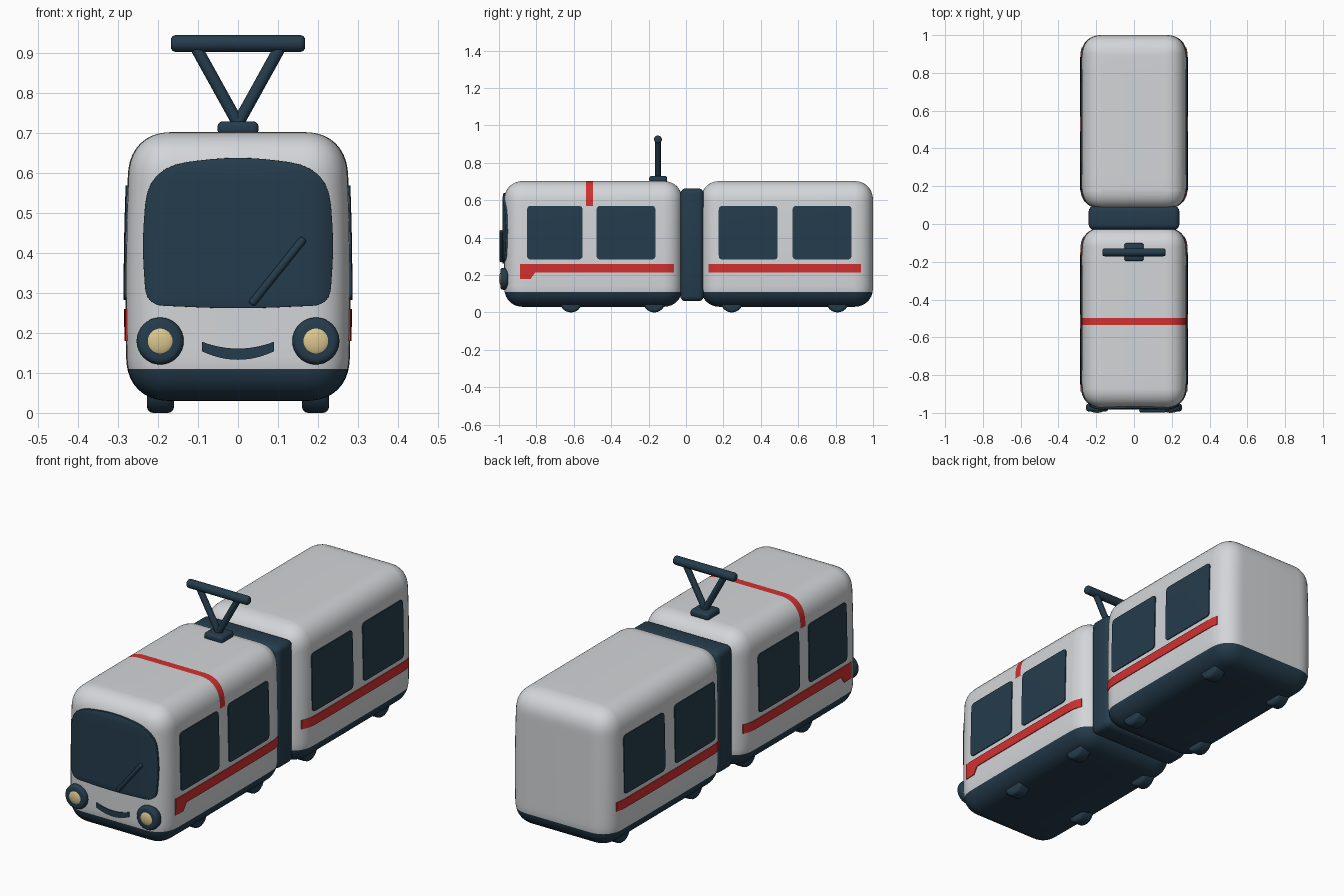
import bpy, bmesh, math
from mathutils import Vector, Matrix
from mathutils.bvhtree import BVHTree

cube = bpy.data.objects.get("Cube")
if cube:
    bpy.data.objects.remove(cube, do_unlink=True)


def material(name, rgb):
    m = bpy.data.materials.new(name)
    m.use_nodes = True
    m.diffuse_color = (*rgb, 1)
    m.node_tree.nodes["Principled BSDF"].inputs["Base Color"].default_value = (*rgb, 1)
    return m


WHITE = material("body white", (0.65, 0.67, 0.69))
DARK = material("dark blue", (0.018, 0.045, 0.072))
RED = material("stripe red", (0.65, 0.03, 0.03))
YELLOW = material("lamp yellow", (0.72, 0.57, 0.27))


def finish(bm, name, mats, bevel=0, segments=3):
    """Round the sharp edges, then turn the bmesh into a smooth shaded object."""
    bmesh.ops.recalc_face_normals(bm, faces=bm.faces)
    if bevel:
        sharp = [e for e in bm.edges if e.calc_face_angle(0) > 0.9]
        bmesh.ops.bevel(bm, geom=sharp, offset=bevel, segments=segments,
                        profile=0.5, affect="EDGES", clamp_overlap=True)
    me = bpy.data.meshes.new(name)
    bm.to_mesh(me)
    bm.free()
    for m in mats:
        me.materials.append(m)
    ob = bpy.data.objects.new(name, me)
    bpy.context.collection.objects.link(ob)
    bpy.ops.object.select_all(action="DESELECT")
    ob.select_set(True)
    bpy.context.view_layer.objects.active = ob
    bpy.ops.object.shade_smooth_by_angle(angle=math.radians(35))
    return ob


def box_mesh(lo, hi):
    lo, hi = Vector(lo), Vector(hi)
    bm = bmesh.new()
    mat = Matrix.Translation((lo + hi) / 2) @ Matrix.Diagonal((*(hi - lo), 1))
    bmesh.ops.create_cube(bm, size=1, matrix=mat)
    return bm


def cut(bm, axis, positions):
    for p in positions:
        no = Vector((0, 0, 0))
        no[axis] = 1
        bmesh.ops.bisect_plane(bm, geom=bm.verts[:] + bm.edges[:] + bm.faces[:],
                               plane_co=no * p, plane_no=no, dist=1e-5)


def rod(name, a, b, radius, mat=DARK, bevel=0, sides=24):
    a, b = Vector(a), Vector(b)
    bm = bmesh.new()
    turn = (b - a).to_track_quat("Z", "Y").to_matrix().to_4x4()
    bmesh.ops.create_cone(bm, cap_ends=True, segments=sides, radius1=radius, radius2=radius,
                          depth=(b - a).length, matrix=Matrix.Translation((a + b) / 2) @ turn)
    return finish(bm, name, [mat], bevel, 4)


def car_body(name, y0, y1, band=None):
    """Rounded, slightly bulging shell with a dark skirt and an optional roof band."""
    bm = box_mesh((-0.282, y0, 0.03), (0.282, y1, 0.703))
    bmesh.ops.bevel(bm, geom=bm.edges[:], offset=0.11, segments=10, profile=0.55, affect="EDGES")
    cut(bm, 2, [0.11] + [0.17 + 0.05 * i for i in range(9)])
    cut(bm, 1, [y0 + (y1 - y0) * i / 10 for i in range(1, 10)])
    if band:
        cut(bm, 1, band)
    mid = (y0 + y1) / 2
    for f in bm.faces:
        c = f.calc_center_median()
        if c.z < 0.11:
            f.material_index = 1
        elif band and c.z > 0.57 and band[0] < c.y < band[1]:
            f.material_index = 2
    for v in bm.verts:
        v.co.x *= 1 - 0.04 * ((v.co.z - 0.3) / 0.4) ** 2 - 0.015 * ((v.co.y - mid) / 0.47) ** 4
    tree = BVHTree.FromBMesh(bm)
    finish(bm, name, [WHITE, DARK, RED])
    return tree


def fillet(points):
    """Outline from (u, z, corner size) points, with curved corners."""
    out = []
    for i, (u, z, r) in enumerate(points):
        p = Vector((u, z))
        if not r:
            out.append(p)
            continue
        before, after = Vector(points[i - 1][:2]), Vector(points[(i + 1) % len(points)][:2])
        a = p + (before - p).normalized() * min(r, (before - p).length * 0.49)
        b = p + (after - p).normalized() * min(r, (after - p).length * 0.49)
        for k in range(7):
            t = k / 6
            out.append(a * (1 - t) ** 2 + p * 2 * t * (1 - t) + b * t * t)
    return out


def plate(name, tree, outline, mat, axis, sign, thick=0.008, bevel=0.0):
    """Thin plate that follows the shell: outline cast onto it along the axis."""
    bm = bmesh.new()
    other = 1 - axis

    def place(u, z):
        co = Vector((0, 0, z))
        co[other], co[axis] = u, 2 * sign
        return co
    bm.faces.new([bm.verts.new(place(*p)) for p in outline])
    for ax, vals in ((other, [p[0] for p in outline]), (2, [p[1] for p in outline])):
        n = int((max(vals) - min(vals)) / 0.03) + 1
        cut(bm, ax, [min(vals) + (max(vals) - min(vals)) * i / n for i in range(1, n)])
    ray = Vector((0, 0, 0))
    ray[axis] = -sign
    for v in bm.verts:
        hit = tree.ray_cast(v.co, ray)
        if hit[0]:
            v.co = hit[0] - ray * thick * 0.5
    top = bm.faces[:]
    base = bmesh.ops.extrude_face_region(bm, geom=top, use_keep_orig=True)["geom"]
    for v in base:
        if isinstance(v, bmesh.types.BMVert):
            v.co += ray * thick
    return finish(bm, name, [mat], bevel, 2)


def rectangle(u0, u1, z0, z1, r):
    return fillet([(u0, z0, r), (u1, z0, r), (u1, z1, r), (u0, z1, r)])


# Two cars and the bellows between them
front = car_body("front_car_body", -0.972, -0.02, (-0.535, -0.497))
rear = car_body("rear_car_body", 0.08, 1.0)
finish(box_mesh((-0.24, -0.03, 0.06), (0.24, 0.095, 0.663)), "bellows", [DARK], 0.028, 4)

# Side windows and stripes
front_stripe = [(-0.887, 0.18), (-0.83, 0.18), (-0.805, 0.215), (-0.065, 0.215),
                (-0.065, 0.26), (-0.887, 0.26)]
for side, sign in (("left", 1), ("right", -1)):
    for car, tree, spans in (("front", front, ((-0.85, -0.553), (-0.478, -0.163))),
                             ("rear", rear, ((0.175, 0.49), (0.57, 0.885)))):
        for i, (a, b) in enumerate(spans):
            plate(f"{car}_{side}_window_{i + 1}", tree, rectangle(a, b, 0.283, 0.57, 0.022),
                  DARK, 0, sign, 0.009)
    plate(f"front_{side}_stripe", front, [Vector(p) for p in front_stripe], RED, 0, sign)
    plate(f"rear_{side}_stripe", rear, rectangle(0.12, 0.935, 0.215, 0.26, 0), RED, 0, sign)

# Windscreen, wiper and smile
half = [(0.23, 0.27, 0.045), (0.24, 0.42, 0.06), (0.226, 0.615, 0.1)]
screen = ([(0, 0.26, 0.1)] + half + [(0, 0.645, 0.1)]
          + [(-u, z, r) for u, z, r in reversed(half)])
plate("windscreen", front, fillet(screen), DARK, 1, -1, 0.02, 0.006)
rod("wiper", (0.033, -0.988, 0.272), (0.165, -0.988, 0.437), 0.01, bevel=0.006, sides=16)
steps = [-0.09 + 0.015 * i for i in range(13)]
smile = [Vector((u, 0.133 + 2.6 * u * u)) for u in steps]
smile += [Vector((u, 0.161 + 2.1 * u * u)) for u in reversed(steps)]
plate("smile", front, smile, DARK, 1, -1, 0.009)

# Headlights: thick ring around a domed lamp
for side, sign in (("left", 1), ("right", -1)):
    x = 0.195 * sign
    rod(f"{side}_headlight_ring", (x, -0.95, 0.18), (x, -0.993, 0.18), 0.059, bevel=0.016, sides=32)
    bm = bmesh.new()
    bmesh.ops.create_uvsphere(bm, u_segments=32, v_segments=16, radius=0.037,
                              matrix=Matrix.Translation((x, -0.985, 0.18))
                              @ Matrix.Diagonal((1, 0.4, 1, 1)))
    finish(bm, f"{side}_headlight_lamp", [YELLOW])

# Wheels
for i, y in enumerate((-0.615, -0.17, 0.245, 0.81)):
    for side, sign in (("left", 1), ("right", -1)):
        rod(f"{side}_wheel_{i + 1}", (0.16 * sign, y, 0.06), (0.228 * sign, y, 0.06), 0.06,
            bevel=0.016)

# Current collector on the roof
finish(box_mesh((-0.051, -0.197, 0.695), (0.051, -0.101, 0.73)), "collector_base", [DARK], 0.012)
for side, sign in (("left", 1), ("right", -1)):
    rod(f"{side}_collector_arm", (0, -0.15, 0.725), (0.108 * sign, -0.15, 0.92), 0.015)
rod("collector_bar", (-0.168, -0.15, 0.925), (0.168, -0.15, 0.925), 0.021, bevel=0.012)
